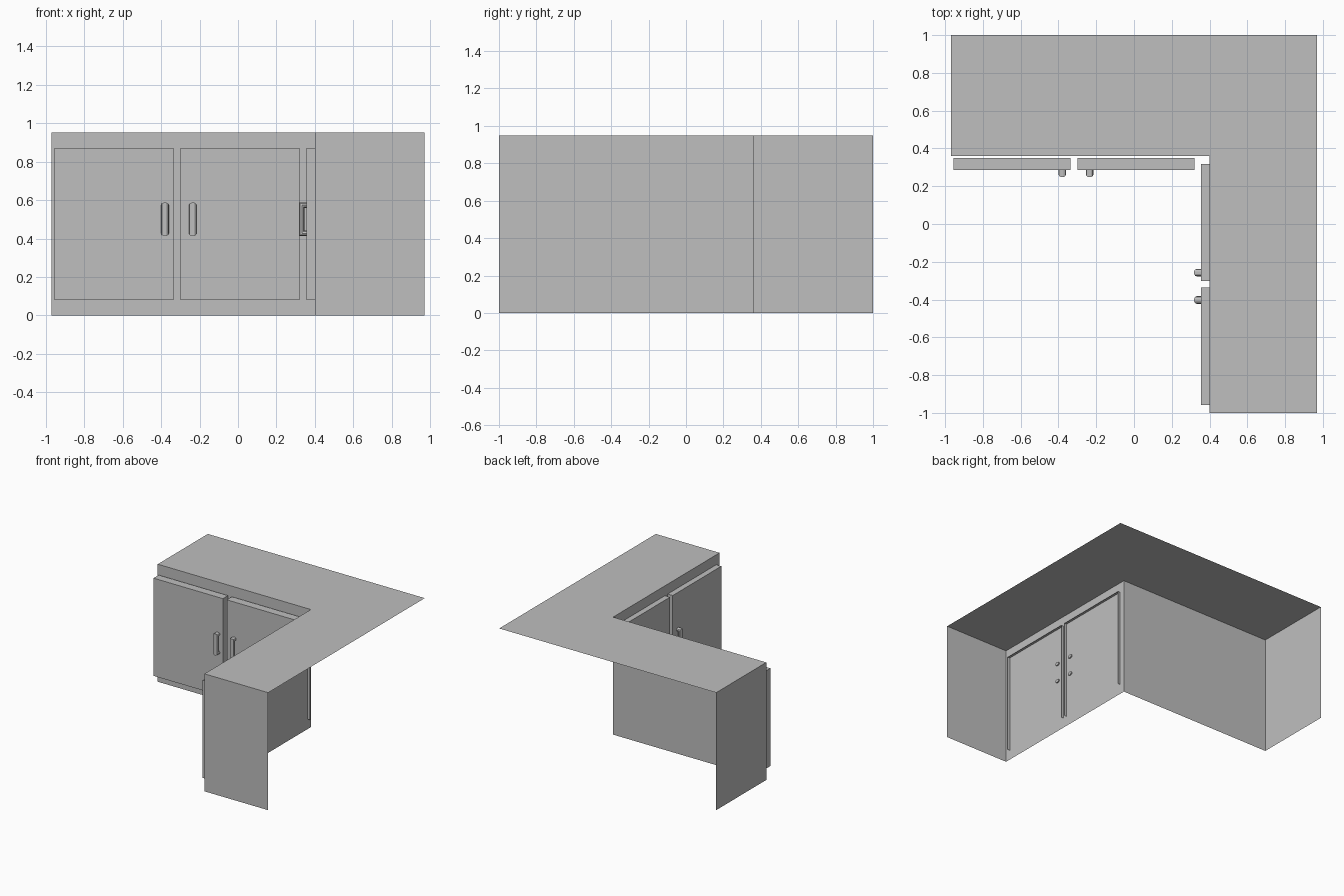
import bpy, bmesh, math
from mathutils import Matrix, Vector

cube = bpy.data.objects.get("Cube")
if cube:
    bpy.data.objects.remove(cube)

GREY = (0.52, 0.52, 0.52, 1)
mat = bpy.data.materials.new("plain grey")
mat.use_nodes = True
mat.diffuse_color = GREY
mat.node_tree.nodes["Principled BSDF"].inputs["Base Color"].default_value = GREY


def finish(bm, name, matrix=Matrix()):
    mesh = bpy.data.meshes.new(name)
    bm.to_mesh(mesh)
    bm.free()
    mesh.materials.append(mat)
    obj = bpy.data.objects.new(name, mesh)
    obj.matrix_world = matrix
    bpy.context.collection.objects.link(obj)
    return obj


# Corner cabinet: L-shaped worktop, with panels on the ends and the inner sides;
# the wall sides and the underside are open
HEIGHT = 0.95
outline = [(0.97, 1), (-0.97, 1), (-0.97, 0.36), (0.4, 0.36), (0.4, -1), (0.97, -1)]
bm = bmesh.new()
top = [bm.verts.new((x, y, HEIGHT)) for x, y in outline]
base = [bm.verts.new((x, y, 0)) for x, y in outline]
bm.faces.new(top)
for i in range(1, 5):
    bm.faces.new((top[i], base[i], base[i + 1], top[i + 1]))
finish(bm, "cabinet_shell")


# Door: thin box, left open at its back and bottom
def door(name, x0, x1, matrix):
    z0, z1, depth = 0.08, 0.87, 0.065
    bm = bmesh.new()
    bmesh.ops.create_cube(bm, size=1)
    bmesh.ops.scale(bm, vec=(x1 - x0, depth, z1 - z0), verts=bm.verts)
    bmesh.ops.translate(bm, vec=((x0 + x1) / 2, -depth / 2, (z0 + z1) / 2), verts=bm.verts)
    bm.normal_update()
    hidden = [f for f in bm.faces if f.normal.y > 0.5 or f.normal.z < -0.5]
    bmesh.ops.delete(bm, geom=hidden, context="FACES")
    finish(bm, name, matrix)


# Handle: oval tube swept along a square U with mitred corners
def handle(name, x, matrix, sides=10):
    front, back, low, high = -0.088, -0.012, 0.427, 0.573
    path = [(back, low, 0, 1), (front, low, 1, 1), (front, high, -1, 1), (back, high, 0, -1)]
    path[2] = (front, high, 1, -1)
    bm = bmesh.new()
    rings = []
    for y, z, ny, nz in path:
        ring = []
        for i in range(sides):
            a = math.tau * i / sides
            s = 0.0145 * math.sin(a)
            ring.append(bm.verts.new((x + 0.02 * math.cos(a), y + ny * s, z + nz * s)))
        rings.append(ring)
    for r0, r1 in zip(rings, rings[1:]):
        for i in range(sides):
            j = (i + 1) % sides
            bm.faces.new((r0[i], r0[j], r1[j], r1[i]))
    bm.faces.new(rings[0])
    bm.faces.new(rings[-1])
    bmesh.ops.recalc_face_normals(bm, faces=bm.faces)
    finish(bm, name, matrix)


# A pair of doors on each inner side
places = {
    "back": Matrix.Translation((-0.3175, 0.35, 0)),
    "side": Matrix.Translation((0.42, -0.32, 0)) @ Matrix.Rotation(-math.pi / 2, 4, "Z"),
}
for side, m in places.items():
    door(side + "_door_a", -0.6375, -0.0175, m)
    door(side + "_door_b", 0.0175, 0.6375, m)
    handle(side + "_handle_a", -0.0625, m)
    handle(side + "_handle_b", 0.0825, m)
